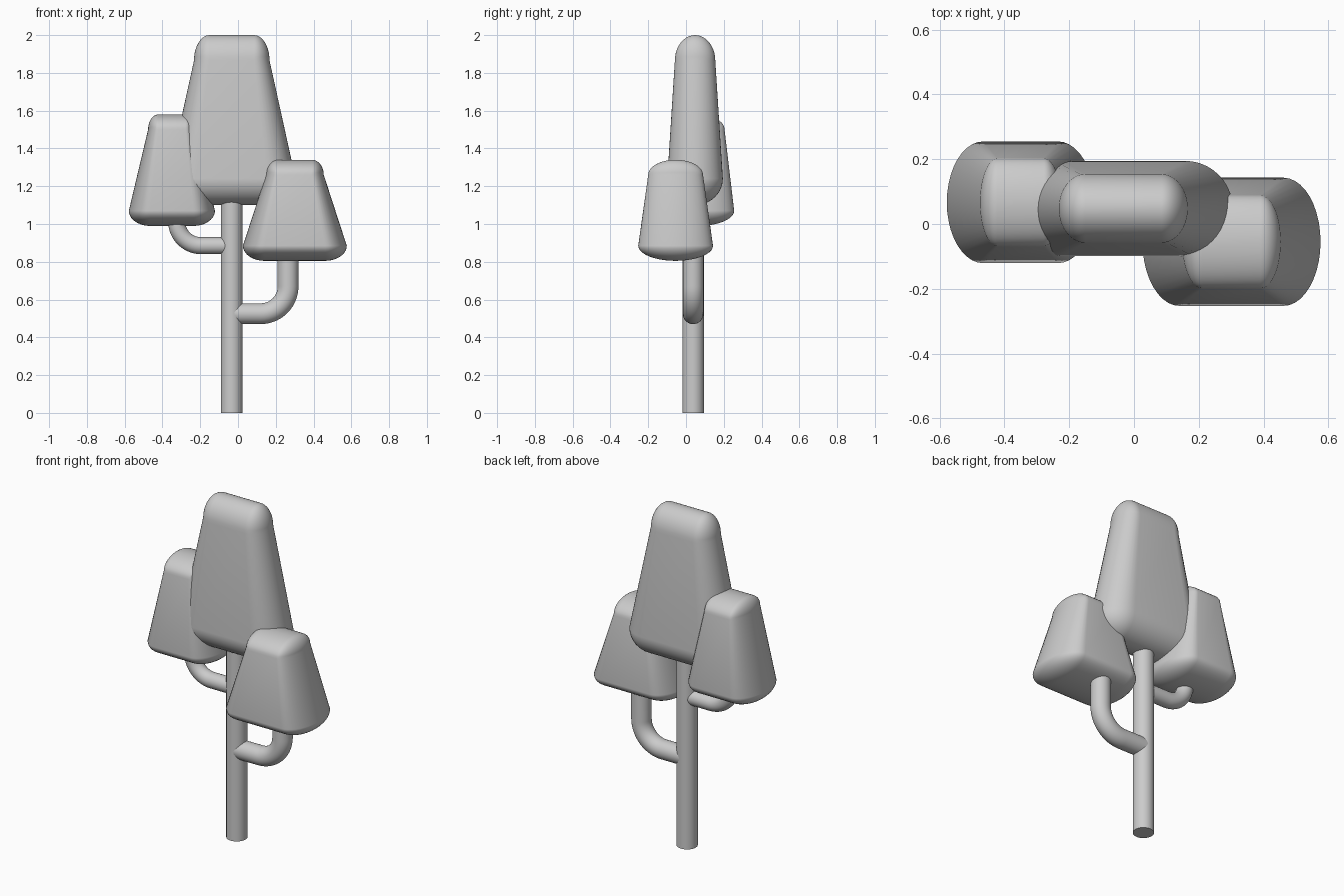
import bpy, bmesh
from math import sin, cos, pi
from mathutils import Vector

if "Cube" in bpy.data.objects:
    bpy.data.objects.remove(bpy.data.objects["Cube"], do_unlink=True)

mat = bpy.data.materials.new("plain grey")
mat.use_nodes = True
GREY = (0.6, 0.6, 0.6, 1)
mat.diffuse_color = GREY
mat.node_tree.nodes["Principled BSDF"].inputs["Base Color"].default_value = GREY

ARC = 20    # segments in each rounded end
STEPS = 10  # rings in each rounded cap


def finish(name, bm):
    bmesh.ops.remove_doubles(bm, verts=bm.verts, dist=0.0005)
    bmesh.ops.recalc_face_normals(bm, faces=bm.faces)
    mesh = bpy.data.meshes.new(name)
    bm.to_mesh(mesh)
    bm.free()
    mesh.materials.append(mat)
    obj = bpy.data.objects.new(name, mesh)
    bpy.context.collection.objects.link(obj)
    bpy.ops.object.select_all(action='DESELECT')
    obj.select_set(True)
    bpy.context.view_layer.objects.active = obj
    bpy.ops.object.shade_smooth_by_angle(angle=pi / 5)
    return obj


def bridge(bm, rings):
    n = len(rings[0])
    for a, b in zip(rings, rings[1:]):
        for i in range(n):
            j = (i + 1) % n
            bm.faces.new((a[i], a[j], b[j], b[i]))


def crown(name, x, y, bottom, top):
    """Tapered slab with round ends; each level is (z tip, z edge, flat, rx, ry)."""
    bm = bmesh.new()
    levels = [(bottom, k / STEPS) for k in range(STEPS, -1, -1)]
    levels += [(top, k / STEPS) for k in range(STEPS + 1)]
    rings = []
    for (tip, edge, flat, rx, ry), t in levels:
        s, c = sin(t * pi / 2), cos(t * pi / 2)
        z = edge + (tip - edge) * s
        ring = []
        for side in (1, -1):
            for i in range(ARC + 1):
                a = pi * (i / ARC - 0.5)
                ring.append(bm.verts.new((x + side * (flat + rx * c * cos(a)),
                                          y + side * ry * c * sin(a), z)))
        rings.append(ring)
    bridge(bm, rings)
    return finish(name, bm)


def tube(name, path, radius, y):
    """Round tube along a path of (x, z) points lying in one upright plane."""
    bm = bmesh.new()
    pts = [Vector((px, y, pz)) for px, pz in path]
    rings = []
    for i, p in enumerate(pts):
        d = (pts[min(i + 1, len(pts) - 1)] - pts[max(i - 1, 0)]).normalized()
        across = Vector((0, 1, 0))
        up = d.cross(across)
        rings.append([bm.verts.new(p + radius * (across * cos(a) + up * sin(a)))
                      for a in (2 * pi * k / 32 for k in range(32))])
    bridge(bm, rings)
    bm.faces.new(rings[0])
    bm.faces.new(rings[-1])
    return finish(name, bm)


def elbow(start, end, z, bend, top):
    """Path running level from the trunk, then bending upward."""
    s = 1 if end > start else -1
    path = [(start, z)]
    for i in range(15):
        a = i / 14 * pi / 2
        path.append((end - s * bend * (1 - sin(a)), z + bend * (1 - cos(a))))
    return path + [(end, top)]


# Trunk and the two branches
TRUNK_X, TRUNK_Y = -0.034, 0.038
tube("trunk", [(TRUNK_X, 0), (TRUNK_X, 1.2)], 0.057, TRUNK_Y)
tube("left_branch", elbow(TRUNK_X, 0.265, 0.525, 0.145, 0.9), 0.055, TRUNK_Y)
tube("right_branch", elbow(TRUNK_X, -0.325, 0.885, 0.13, 1.08), 0.045, TRUNK_Y)

# Foliage blocks
crown("main_crown", -0.033, 0.048,
      (1.1, 1.24, 0.19, 0.148, 0.147), (2.0, 1.865, 0.118, 0.082, 0.107))
crown("left_crown", 0.301, -0.055,
      (0.805, 0.885, 0.16, 0.115, 0.198), (1.34, 1.26, 0.09, 0.063, 0.145))
crown("right_crown", -0.35, 0.067,
      (0.99, 1.07, 0.115, 0.113, 0.188), (1.58, 1.5, 0.072, 0.054, 0.137))
